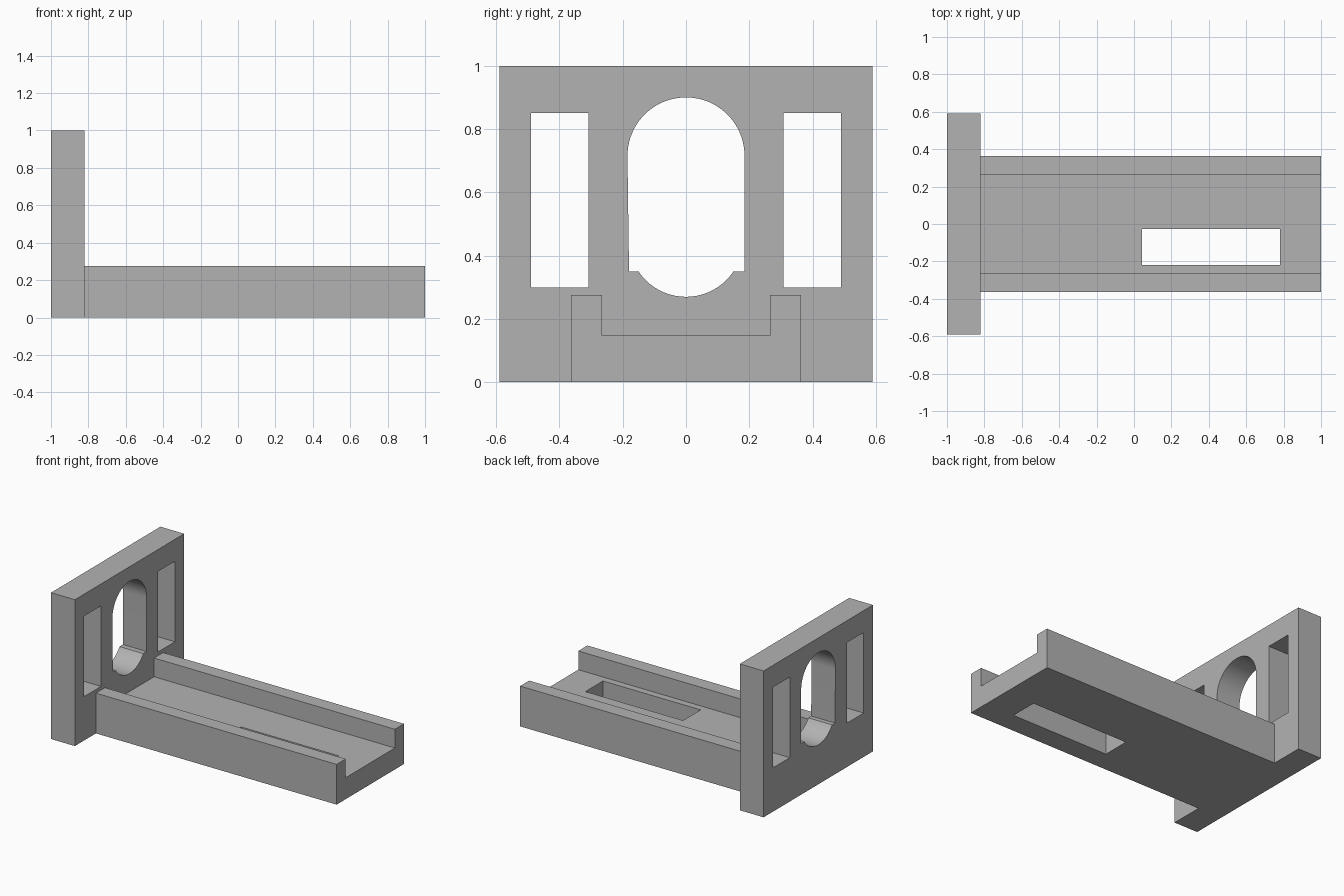
import bpy, bmesh, math
from mathutils import Vector

cube = bpy.data.objects.get("Cube")
if cube:
    bpy.data.objects.remove(cube, do_unlink=True)

grey = bpy.data.materials.new("plain_grey")
grey.use_nodes = True
colour = (0.45, 0.45, 0.45, 1)
grey.diffuse_color = colour
grey.node_tree.nodes["Principled BSDF"].inputs["Base Color"].default_value = colour


def prism(name, outline, x0, x1):
    """Extrude a closed (y, z) outline along x."""
    bm = bmesh.new()
    face = bm.faces.new([bm.verts.new((x0, y, z)) for y, z in outline])
    moved = bmesh.ops.extrude_face_region(bm, geom=[face])["geom"]
    verts = [g for g in moved if isinstance(g, bmesh.types.BMVert)]
    bmesh.ops.translate(bm, verts=verts, vec=Vector((x1 - x0, 0, 0)))
    bmesh.ops.recalc_face_normals(bm, faces=bm.faces)
    mesh = bpy.data.meshes.new(name)
    bm.to_mesh(mesh)
    bm.free()
    mesh.materials.append(grey)
    obj = bpy.data.objects.new(name, mesh)
    bpy.context.collection.objects.link(obj)
    return obj


def rect(y0, y1, z0, z1):
    return [(y0, z0), (y1, z0), (y1, z1), (y0, z1)]


def arc(radius, centre_z, start, end, steps=48):
    angles = [math.radians(start + (end - start) * i / steps) for i in range(steps + 1)]
    return [(radius * math.cos(a), centre_z + radius * math.sin(a)) for a in angles]


def cut(target, cutter):
    """Subtract the cutter, apply the result and discard the cutter."""
    cutter.hide_render = True
    mod = target.modifiers.new("opening", 'BOOLEAN')
    mod.operation, mod.solver, mod.object = 'DIFFERENCE', 'EXACT', cutter
    bpy.context.view_layer.objects.active = target
    bpy.ops.object.modifier_apply(modifier=mod.name)
    bpy.data.objects.remove(cutter, do_unlink=True)


END, JOIN, TIP = -1.0, -0.82, 1.0

# Upright end plate
plate = prism("end_plate", rect(-0.59, 0.59, 0, 1), END, JOIN)

# Central opening: round top, straight sides, narrower rounded bottom
opening = arc(0.185, 0.715, 0, 180) + [(-0.18, 0.35)]
opening += arc(0.18, 0.45, 214, 326) + [(0.185, 0.35)]
cut(plate, prism("opening_cutter", opening, END - 0.1, JOIN + 0.1))

# Side windows
for y0, y1 in ((-0.49, -0.308), (0.308, 0.49)):
    cut(plate, prism("window_cutter", rect(y0, y1, 0.3, 0.85), END - 0.1, JOIN + 0.1))

# Channel-shaped bed with raised rails
half = [(0.363, 0), (0.363, 0.275), (0.265, 0.275), (0.265, 0.147)]
bed = prism("channel_bed", half + [(-y, z) for y, z in reversed(half)], JOIN, TIP)

# Offset slot through the bed floor
cut(bed, prism("slot_cutter", rect(-0.218, -0.028, -0.1, 0.4), 0.042, 0.78))

# Smooth the curved walls, keep corners crisp
bpy.ops.object.select_all(action='DESELECT')
for obj in (plate, bed):
    obj.select_set(True)
bpy.context.view_layer.objects.active = plate
bpy.ops.object.shade_smooth_by_angle(angle=math.radians(30))
